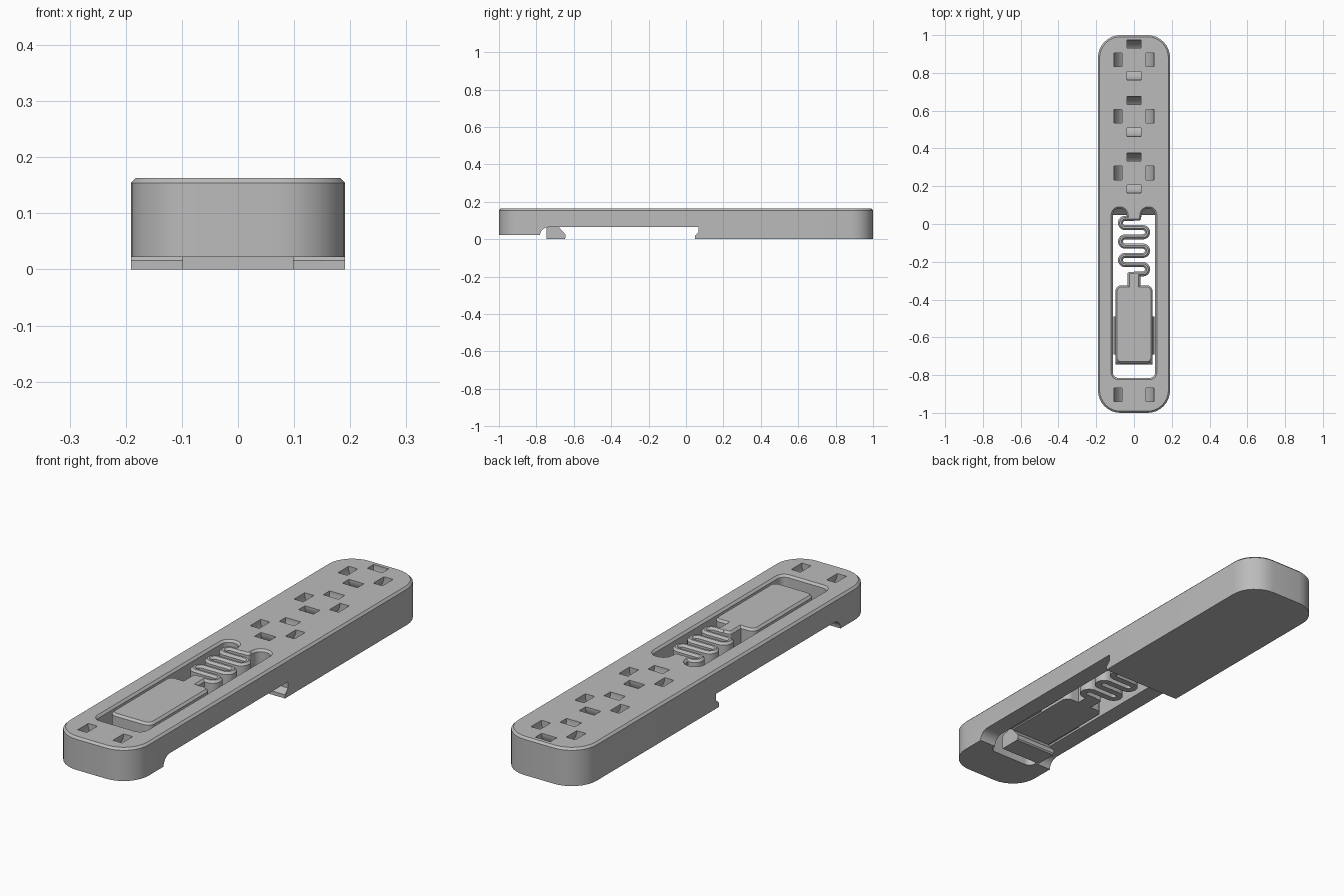
import bpy, bmesh
from math import sin, cos, pi
from mathutils import Vector

if "Cube" in bpy.data.objects:
    bpy.data.objects.remove(bpy.data.objects["Cube"])

TOP = 0.163      # upper surface
SHELF = 0.064    # underside of the thin front span
EDGE = 0.009     # top chamfer

grey = bpy.data.materials.new("light_grey")
grey.use_nodes = True
grey.diffuse_color = (0.5, 0.5, 0.5, 1)
grey.node_tree.nodes["Principled BSDF"].inputs["Base Color"].default_value = (0.5, 0.5, 0.5, 1)


def loft(name, rings, closed=False):
    """Skin a list of equal rings; closed joins the last ring to the first."""
    bm = bmesh.new()
    loops = [[bm.verts.new(p) for p in ring] for ring in rings]
    n = len(loops[0])
    pairs = list(zip(loops, loops[1:])) + ([(loops[-1], loops[0])] if closed else [])
    for a, b in pairs:
        for i in range(n):
            j = (i + 1) % n
            bm.faces.new((a[i], a[j], b[j], b[i]))
    if not closed:
        bm.faces.new(loops[0][::-1])
        bm.faces.new(loops[-1])
    bmesh.ops.recalc_face_normals(bm, faces=bm.faces)
    mesh = bpy.data.meshes.new(name)
    bm.to_mesh(mesh)
    bm.free()
    mesh.materials.append(grey)
    ob = bpy.data.objects.new(name, mesh)
    bpy.context.collection.objects.link(ob)
    return ob


def rounded(x0, x1, y0, y1, r, z, grow=0.0, seg=8):
    """Rounded rectangle ring at height z, offset outward by grow."""
    pts = []
    corners = ((x1 - r, y1 - r), (x0 + r, y1 - r), (x0 + r, y0 + r), (x1 - r, y0 + r))
    for k, (cx, cy) in enumerate(corners):
        for s in range(seg + 1):
            a = (k + s / seg) * pi / 2
            pts.append((cx + (r + grow) * cos(a), cy + (r + grow) * sin(a), z))
    return pts


def slab(name, x0, x1, y0, y1, r, z0):
    """Rounded block with a chamfered top edge."""
    levels = ((z0, 0), (TOP - EDGE, 0), (TOP, -EDGE))
    return loft(name, [rounded(x0, x1, y0, y1, r, z, g) for z, g in levels])


def flared_cutter(x0, x1, y0, y1, r, z0):
    """Opening that widens at the top so its rim is chamfered."""
    levels = ((z0, 0), (TOP - EDGE, 0), (TOP + EDGE, 2 * EDGE))
    return loft("cutter", [rounded(x0, x1, y0, y1, r, z, g) for z, g in levels])


def side_prism(name, profile, half):
    """Extrude a (y, z) profile across x."""
    return loft(name, [[(x, y, z) for y, z in profile] for x in (-half, half)])


def ring_cutter(cy, along_x):
    """Square-section ring that leaves a curved tunnel below the top."""
    rings = []
    for i in range(24):
        a = 2 * pi * (i + 0.5) / 24
        ring = []
        for r, w in ((0.063, -1), (0.107, -1), (0.107, 1), (0.063, 1)):
            u, v = r * cos(a), w * 0.036
            x, y = (u, v) if along_x else (v, u)
            ring.append((x, cy + y, TOP + r * sin(a)))
        rings.append(ring)
    return loft("cutter", rings, closed=True)


def cut(target, cutters):
    for c in cutters:
        c.hide_render = True
        m = target.modifiers.new("cut", "BOOLEAN")
        m.operation, m.solver, m.object = "DIFFERENCE", "EXACT", c
    dg = bpy.context.evaluated_depsgraph_get()
    mesh = bpy.data.meshes.new_from_object(target.evaluated_get(dg))
    target.modifiers.clear()
    target.data = mesh
    for c in cutters:
        bpy.data.objects.remove(c)


# Main body with its underside recess, window and strap tunnels
body = slab("body", -0.191, 0.191, -1, 1, 0.12, 0)
arc = [(-0.735 - 0.045 * cos(a * pi / 16), 0.022 + (SHELF - 0.022) * sin(a * pi / 16))
       for a in range(9)]
recess = [(-1.1, -0.1), (-1.1, 0.022)] + arc
recess += [(0.068, SHELF), (0.068, 0.037), (0.047, 0.016), (0.047, -0.1)]
cutters = [side_prism("cutter", recess, 0.4)]
cutters.append(flared_cutter(-0.112, 0.112, -0.815, 0.036, 0.03, -0.05))
for x0, x1 in ((-0.112, -0.04), (0.04, 0.112)):
    cutters.append(flared_cutter(x0, x1, -0.06, 0.082, 0.034, 0.05))
pocket = [(0.03, -0.001), (0.082, 0.051), (0.082, 0.075), (0.03, 0.075)]
cutters.append(side_prism("cutter", pocket, 0.11))
for y in (0.869, 0.57, 0.27):
    cutters += [ring_cutter(y, True), ring_cutter(y, False)]
cutters.append(ring_cutter(-0.905, True))
cut(body, cutters)

# Push button with the latch hook below it
button = slab("button", -0.098, 0.098, -0.738, -0.325, 0.03, SHELF)
hook = [(-0.745, 0), (-0.65, 0), (-0.645, 0.006), (-0.645, 0.025), (-0.685, 0.07),
        (-0.733, 0.07), (-0.745, 0.058)]
side_prism("latch_hook", hook, 0.099)

# Guide wedges on both sides of the button
for side, label in ((1, "left"), (-1, "right")):
    wedge = [(0.09, 0.07), (0.109, 0.07), (0.109, 0.085), (0.097, 0.14), (0.09, 0.14)]
    loft(label + "_guide_wedge",
         [[(side * x, y, z) for x, z in wedge] for y in (-0.69, -0.49)])

# Necks joining the spring to body and button
slab("body_neck", -0.038, 0.038, 0.018, 0.075, 0.012, SHELF)
slab("button_neck", -0.034, 0.034, -0.345, -0.253, 0.012, SHELF)

# Serpentine spring
PITCH, REACH, HALF = 0.049, 0.047, 0.0135
path = [Vector((0, 0.03))]
for i in range(6):
    side = -1 if i % 2 == 0 else 1
    cy = 0.03 - PITCH * (i + 0.5)
    for s in range(13):
        a = pi / 2 - pi * s / 12
        path.append(Vector((side * (REACH + PITCH / 2 * cos(a)), cy + PITCH / 2 * sin(a))))
path.append(Vector((0, 0.03 - 6 * PITCH)))
section = [(-HALF, SHELF), (HALF, SHELF), (HALF, TOP - EDGE), (HALF - EDGE, TOP),
           (EDGE - HALF, TOP), (-HALF, TOP - EDGE)]
rings = []
for i, p in enumerate(path):
    t = (path[min(i + 1, len(path) - 1)] - path[max(i - 1, 0)]).normalized()
    rings.append([(p.x - t.y * o, p.y + t.x * o, z) for o, z in section])
spring = loft("spring", rings)

# Smooth the rounded walls, keep the edges crisp
bpy.ops.object.select_all(action="DESELECT")
for ob in (body, button, spring):
    ob.select_set(True)
bpy.context.view_layer.objects.active = body
bpy.ops.object.shade_smooth_by_angle(angle=0.5)
